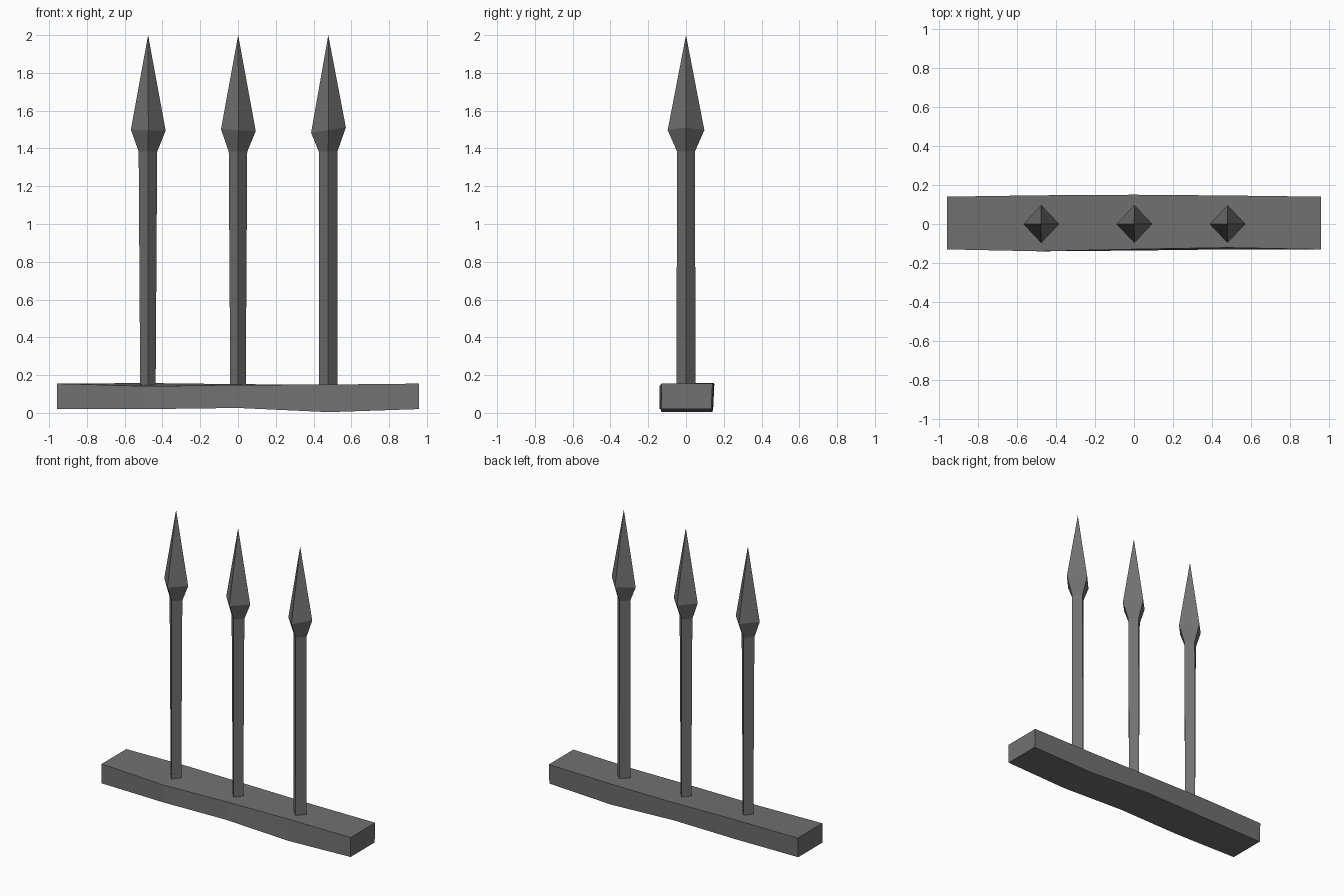
import bpy
import bmesh

cube = bpy.data.objects.get("Cube")
if cube:
    bpy.data.objects.remove(cube, do_unlink=True)

iron = bpy.data.materials.new("dark_iron_grey")
iron.use_nodes = True
grey = (0.165, 0.165, 0.165, 1)
iron.diffuse_color = grey
iron.node_tree.nodes["Principled BSDF"].inputs["Base Color"].default_value = grey


def loft(name, rings, tip=None):
    """Skin four-sided rings; close the start, and the end with a cap or a tip."""
    bm = bmesh.new()
    loops = [[bm.verts.new(p) for p in ring] for ring in rings]
    for a, b in zip(loops, loops[1:]):
        for i in range(4):
            j = (i + 1) % 4
            bm.faces.new((a[i], a[j], b[j], b[i]))
    bm.faces.new(loops[0][::-1])
    if tip:
        top = bm.verts.new(tip)
        for i in range(4):
            bm.faces.new((loops[-1][i], loops[-1][(i + 1) % 4], top))
    else:
        bm.faces.new(loops[-1])
    bmesh.ops.recalc_face_normals(bm, faces=bm.faces)
    mesh = bpy.data.meshes.new(name)
    bm.to_mesh(mesh)
    bm.free()
    mesh.materials.append(iron)
    obj = bpy.data.objects.new(name, mesh)
    bpy.context.collection.objects.link(obj)


def diamond(x, z, rx, ry, tilt=0):
    return [(x + rx, 0, z + tilt), (x, ry, z), (x - rx, 0, z - tilt), (x, -ry, z)]


# Uneven base rail: x, front y at bottom and top, back y, bottom z, front and back top z
stations = [
    (-0.957, -0.130, -0.130, 0.140, 0.020, 0.155, 0.155),
    (-0.48, -0.140, -0.140, 0.147, 0.020, 0.141, 0.158),
    (0.0, -0.136, -0.129, 0.150, 0.026, 0.148, 0.152),
    (0.48, -0.130, -0.121, 0.146, 0.004, 0.150, 0.150),
    (0.957, -0.130, -0.130, 0.140, 0.020, 0.155, 0.155),
]
loft("base_rail", [
    [(x, fb, low), (x, ft, front), (x, back, rear), (x, back - 0.006, low)]
    for x, fb, ft, back, low, front, rear in stations
])

# Three hand-forged spikes: diamond shaft flaring into a pointed head
for name, x, foot, tilt in (
    ("right_spike", -0.477, 0.041, -0.003),
    ("middle_spike", 0.0, 0.041, -0.005),
    ("left_spike", 0.477, 0.049, 0.014),
):
    loft(name, [
        diamond(x, 0.145, foot, 0.051),
        diamond(x, 1.383, 0.049, 0.047),
        diamond(x + 0.002, 1.497, 0.092, 0.097, tilt),
    ], tip=(x + 0.001, 0, 2.0))
